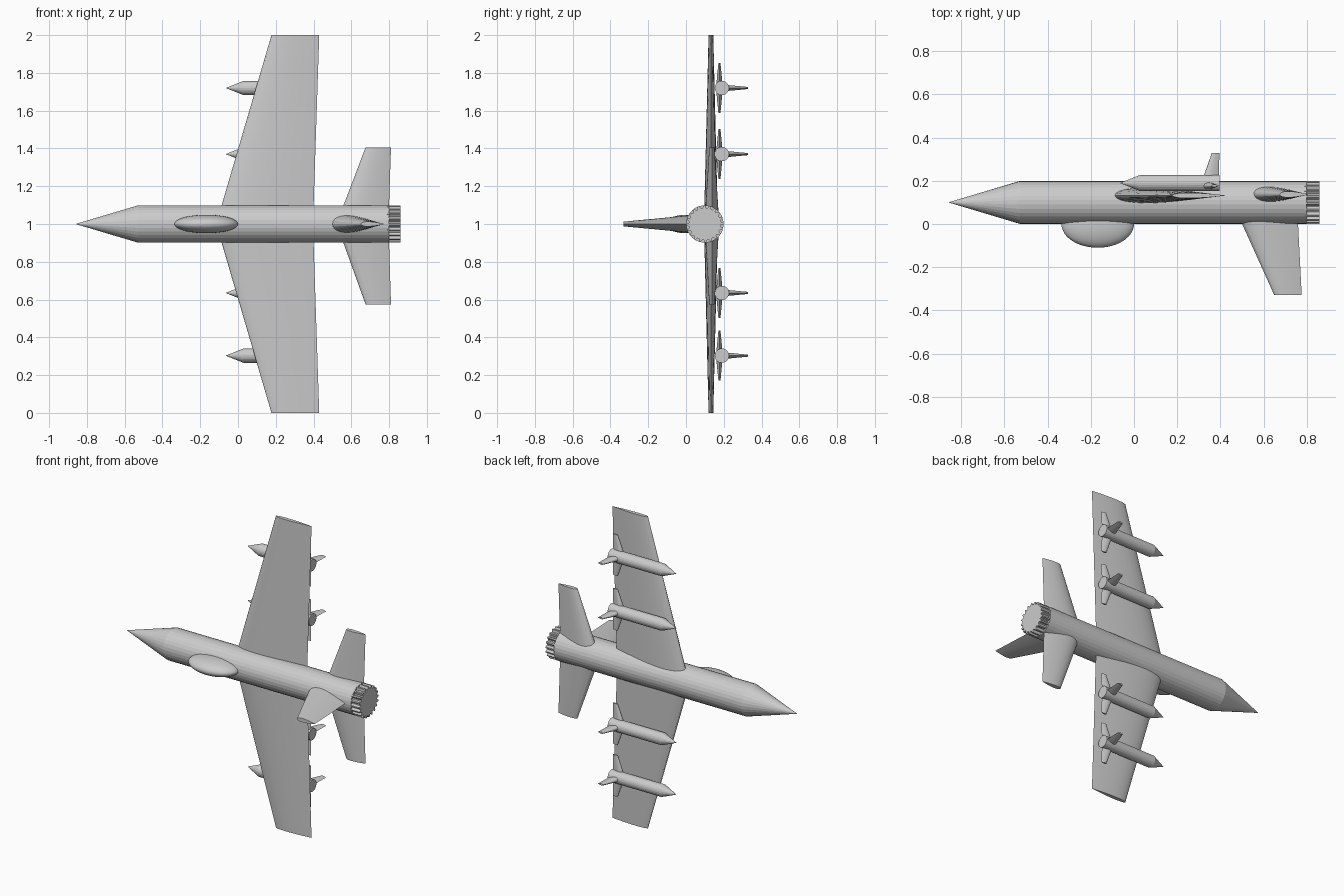
import bpy
import bmesh
import math
from mathutils import Vector

cube = bpy.data.objects.get("Cube")
if cube:
    bpy.data.objects.remove(cube, do_unlink=True)

grey = bpy.data.materials.new("light grey")
grey.use_nodes = True
grey.diffuse_color = (0.6, 0.6, 0.6, 1)
grey.node_tree.nodes["Principled BSDF"].inputs["Base Color"].default_value = (0.6, 0.6, 0.6, 1)

BODY_Y, BODY_Z, BODY_R = 0.1, 1.0, 0.099


def loft(name, rings, smooth=None):
    """Skin a list of equal-length point rings and cap both ends."""
    bm = bmesh.new()
    loops = [[bm.verts.new(p) for p in ring] for ring in rings]
    n = len(loops[0])
    for a, b in zip(loops, loops[1:]):
        for i in range(n):
            j = (i + 1) % n
            bm.faces.new((a[i], a[j], b[j], b[i]))
    bm.faces.new(loops[0])
    bm.faces.new(loops[-1])
    bmesh.ops.remove_doubles(bm, verts=bm.verts[:], dist=0.00005)
    bmesh.ops.recalc_face_normals(bm, faces=bm.faces[:])
    mesh = bpy.data.meshes.new(name)
    bm.to_mesh(mesh)
    bm.free()
    mesh.materials.append(grey)
    obj = bpy.data.objects.new(name, mesh)
    bpy.context.collection.objects.link(obj)
    if smooth:
        bpy.ops.object.select_all(action='DESELECT')
        obj.select_set(True)
        bpy.context.view_layer.objects.active = obj
        bpy.ops.object.shade_smooth_by_angle(angle=math.radians(smooth))
    return obj


def circle(x, y, z, radii):
    """Ring around the x axis, one radius per point."""
    n = len(radii)
    return [(x, y + r * math.cos(math.tau * i / n), z + r * math.sin(math.tau * i / n))
            for i, r in enumerate(radii)]


def turned(name, profile, y, z, sides):
    return loft(name, [circle(x, y, z, [r] * sides) for x, r in profile])


def airfoil(lead, trail, thick, base, span, distance):
    """Teardrop section whose plane is normal to the span direction."""
    span = Vector(span)
    side = span.cross(Vector((1, 0, 0)))
    chord, steps, points = trail - lead, 14, []
    for i in range(2 * steps):
        t = 0.5 + 0.5 * math.cos(math.pi * i / steps)
        half = 5 * thick * (0.2969 * math.sqrt(t) - 0.126 * t - 0.3516 * t**2
                            + 0.2843 * t**3 - 0.1036 * t**4)
        sign = 1 if i < steps else -1
        points.append(Vector((lead + chord * t, base[0], base[1]))
                      + span * distance + side * half * sign)
    return points


def wing(name, base, span, root, tip):
    """root and tip: (distance, leading x, trailing x, thickness)."""
    return loft(name, [airfoil(l, t, th, base, span, d) for d, l, t, th in (root, tip)], 15)


# Fuselage with pointed nose
turned("fuselage", [(-0.86, 0.0001), (-0.53, BODY_R), (0.80, BODY_R)], BODY_Y, BODY_Z, 30)

# Toothed exhaust nozzle
teeth = [r for _ in range(20) for r in (BODY_R, BODY_R, 0.084, 0.084)]
loft("exhaust_nozzle", [circle(x, BODY_Y, BODY_Z, teeth) for x in (0.79, 0.86)])

# Canopy
rings = []
for i in range(25):
    a = math.pi * i / 24
    s = max(math.sin(a), 0.001)
    rings.append([(-0.168 - 0.168 * math.cos(a), 0.11 * s * math.cos(b), 1 + 0.049 * s * math.sin(b))
                  for b in (math.tau * k / 30 for k in range(30))])
loft("canopy", rings, 30)

# Wings and tailplanes, left-hand and right-hand spans
for word, s, tail_span in (("upper", 1, 0.405), ("lower", -1, 0.425)):
    wing(word + "_wing", (0.132, 1), (0, 0, s),
         (0.03, -0.107, 0.398, 0.073), (1.0, 0.177, 0.43, 0.025))
    wing(word + "_tailplane", (0.137, 1), (0, 0, s),
         (0.05, 0.54, 0.798, 0.072), (tail_span, 0.675, 0.81, 0.028))

# Tail fin
wing("tail_fin", (0, 1), (0, -1, 0), (-0.04, 0.483, 0.758, 0.095), (0.33, 0.65, 0.777, 0.025))

# Four missiles, each with three fins
for n, z in enumerate((1.72, 1.37, 0.635, 0.303), 1):
    y, r = 0.19, 0.038
    turned(f"missile_{n}_body", [(-0.065, 0.0001), (0.03, r), (0.397, r)], y, z, 24)
    for word, span, base_y, reach in (("outer", (0, 1, 0), y, 0.138),
                                      ("upper", (0, 0, 1), 0.177, 0.132),
                                      ("lower", (0, 0, -1), 0.177, 0.132)):
        wing(f"missile_{n}_{word}_fin", (base_y, z), span,
             (0.015, 0.317, 0.392, 0.034), (reach, 0.36, 0.396, 0.011))
